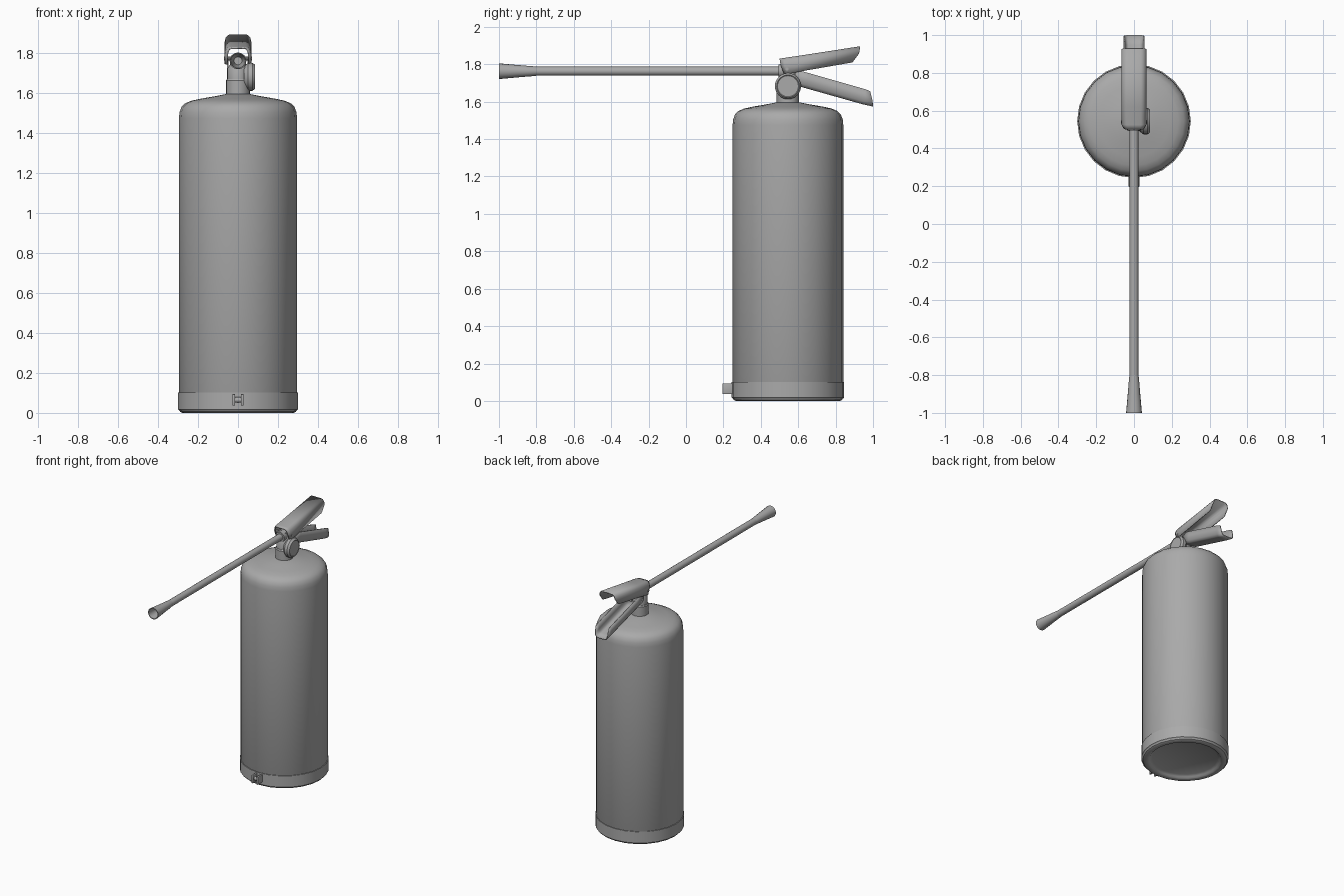
import bpy, bmesh, math
from mathutils import Matrix, Vector

if "Cube" in bpy.data.objects:
    bpy.data.objects.remove(bpy.data.objects["Cube"])

TANK_Y = 0.545
grey = bpy.data.materials.new("grey metal")
grey.diffuse_color = (0.40, 0.40, 0.40, 1)
grey.use_nodes = True
grey.node_tree.nodes["Principled BSDF"].inputs["Base Color"].default_value = grey.diffuse_color


def finish(bm, name, angle=35):
    bmesh.ops.recalc_face_normals(bm, faces=bm.faces)
    me = bpy.data.meshes.new(name)
    bm.to_mesh(me)
    bm.free()
    ob = bpy.data.objects.new(name, me)
    bpy.context.collection.objects.link(ob)
    me.materials.append(grey)
    bpy.ops.object.select_all(action='DESELECT')
    ob.select_set(True)
    bpy.context.view_layer.objects.active = ob
    bpy.ops.object.shade_smooth_by_angle(angle=math.radians(angle))
    return ob


def lathe(name, profile, centre, axis='Z', n=24):
    """Revolve (radius, height) points; a zero radius closes the end."""
    bm = bmesh.new()
    rings = []
    for r, h in profile:
        if r == 0:
            rings.append([bm.verts.new((0, 0, h))] * n)
        else:
            rings.append([bm.verts.new((r * math.cos(2 * math.pi * i / n),
                                        r * math.sin(2 * math.pi * i / n), h)) for i in range(n)])
    for a, b in zip(rings, rings[1:]):
        for i in range(n):
            j = (i + 1) % n
            bm.faces.new(list(dict.fromkeys((a[i], a[j], b[j], b[i]))))
    turn = {'Z': Matrix(), 'X': Matrix.Rotation(math.pi / 2, 4, 'Y'),
            'Y': Matrix.Rotation(-math.pi / 2, 4, 'X')}[axis]
    bm.transform(Matrix.Translation(centre) @ turn)
    return finish(bm, name)


def box(name, lo, hi, bevel=0.0):
    bm = bmesh.new()
    bmesh.ops.create_cube(bm, size=1)
    lo, hi = Vector(lo), Vector(hi)
    for v in bm.verts:
        v.co = Vector([(lo[k] + hi[k]) / 2 + v.co[k] * (hi[k] - lo[k]) for k in range(3)])
    if bevel:
        bmesh.ops.bevel(bm, geom=bm.edges[:], offset=bevel, segments=2, affect='EDGES', profile=0.5)
    return finish(bm, name)


def channel(name, stations, thickness=0.007):
    """U-shaped lever: each station is half width, ridge, side and rim points in (y, z)."""
    bm = bmesh.new()
    rows = []
    for w, ridge, side, rim in stations:
        ridge, side, rim = Vector(ridge), Vector(side), Vector(rim)
        half = [(w, rim), (w, side), (w * 0.92, ridge.lerp(side, 0.45)),
                (w * 0.75, ridge.lerp(side, 0.1)), (w * 0.55, ridge)]
        sec = half + [(-x, p) for x, p in reversed(half)]
        rows.append([bm.verts.new((x, p.x, p.y)) for x, p in sec])
    for a, b in zip(rows, rows[1:]):
        for i in range(len(a) - 1):
            bm.faces.new((a[i], a[i + 1], b[i + 1], b[i]))
    ob = finish(bm, name, 40)
    mod = ob.modifiers.new("sheet", 'SOLIDIFY')
    mod.thickness = thickness
    mod.offset = 0 if thickness < 0.005 else -1
    return ob


# Tank with domed shoulder and recessed base
lathe("tank", [(0, 0.025), (0.225, 0.022), (0.242, 0.012), (0.25, 0.003), (0.26, 0), (0.278, 0),
               (0.29, 0.006), (0.296, 0.018), (0.296, 1.475), (0.293, 1.505), (0.283, 1.532),
               (0.265, 1.550), (0.235, 1.563), (0.19, 1.573), (0.12, 1.585), (0.058, 1.597),
               (0, 1.597)], (0, TANK_Y, 0))

# Base band with clamp lug
lathe("base_band", [(0.295, 0.012), (0.301, 0.018), (0.301, 0.102), (0.295, 0.102)], (0, TANK_Y, 0))
for side, x in (("left", -0.021), ("right", 0.021)):
    box("clamp_tab_" + side, (x - 0.007, 0.195, 0.036), (x + 0.007, 0.26, 0.094), 0.003)
lathe("clamp_bolt", [(0, -0.022), (0.014, -0.022), (0.014, 0.022), (0, 0.022)],
      (0, 0.222, 0.065), 'X', 12)

# Neck and valve
lathe("neck", [(0, 1.585), (0.06, 1.585), (0.06, 1.665), (0.055, 1.672), (0, 1.672)],
      (0, TANK_Y, 0), n=20)
lathe("valve_body", [(0, 1.665), (0.052, 1.665), (0.052, 1.725), (0.04, 1.745), (0.035, 1.79),
                     (0, 1.79)], (0, TANK_Y, 0), n=16)
lathe("gauge", [(0, 0.03), (0.055, 0.03), (0.07, 0.05), (0.07, 0.072), (0.06, 0.086),
                (0.056, 0.083), (0, 0.083)], (0, TANK_Y, 1.683), 'X', 24)
lathe("pivot_pin", [(0, -0.069), (0.009, -0.069), (0.009, 0.069), (0, 0.069)],
      (0, 0.54, 1.775), 'X', 10)

# Hose and open flared nozzle
lathe("hose_collar", [(0, 0.495), (0.036, 0.495), (0.036, 0.56), (0, 0.56)], (0, 0, 1.763), 'Y', 16)
lathe("hose", [(0, -0.85), (0.024, -0.85), (0.024, 0.52), (0, 0.52)], (0, 0, 1.763), 'Y', 16)
lathe("nozzle", [(0.024, -0.80), (0.0265, -0.82), (0.033, -0.90), (0.042, -1.0), (0.037, -1.0),
                 (0.027, -0.90), (0.02, -0.86), (0, -0.86)], (0, 0, 1.763), 'Y', 16)

# Upper lever opens downwards, lower lever opens upwards
channel("upper_lever", [
    (0.056, (0.500, 1.830), (0.506, 1.795), (0.525, 1.745)),
    (0.067, (0.525, 1.834), (0.528, 1.795), (0.540, 1.747)),
    (0.067, (0.620, 1.848), (0.622, 1.810), (0.625, 1.764)),
    (0.067, (0.930, 1.896), (0.925, 1.858), (0.890, 1.810))])
channel("lower_lever", [
    (0.055, (0.575, 1.692), (0.580, 1.730), (0.585, 1.772)),
    (0.055, (0.640, 1.672), (0.650, 1.710), (0.660, 1.752)),
    (0.055, (0.945, 1.586), (0.955, 1.622), (0.960, 1.666)),
    (0.055, (0.999, 1.574), (0.996, 1.610), (0.985, 1.656))])
